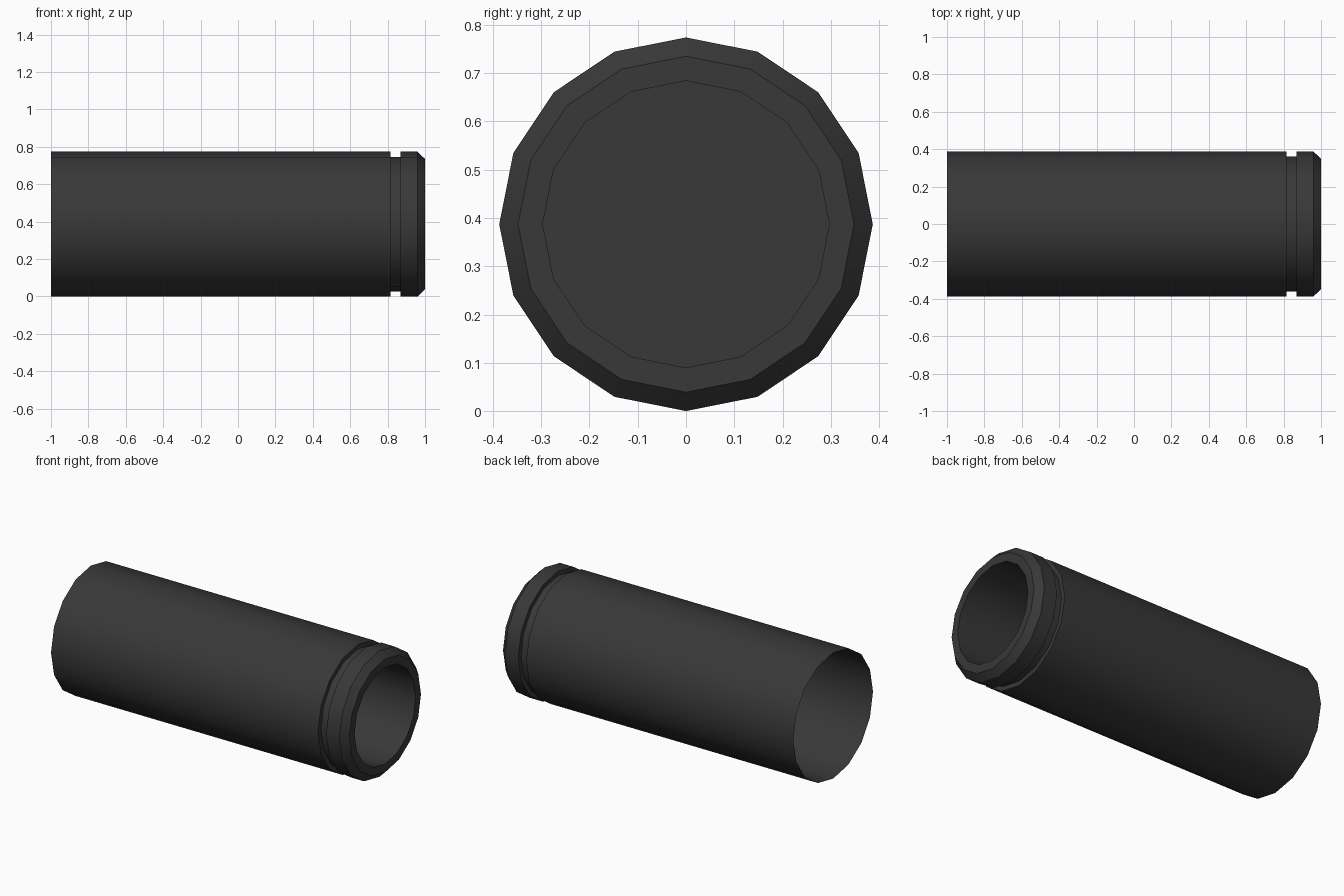
import bpy, bmesh, math

if "Cube" in bpy.data.objects:
    bpy.data.objects.remove(bpy.data.objects["Cube"])

SIDES, R = 16, 0.387


def material(name, rgba):
    mat = bpy.data.materials.new(name)
    mat.diffuse_color = rgba
    mat.use_nodes = True
    mat.node_tree.nodes["Principled BSDF"].inputs["Base Color"].default_value = mat.diffuse_color
    return mat


def finish(name, bm, mat):
    mesh = bpy.data.meshes.new(name)
    bm.to_mesh(mesh)
    bm.free()
    mesh.materials.append(mat)
    obj = bpy.data.objects.new(name, mesh)
    bpy.context.collection.objects.link(obj)
    bpy.ops.object.select_all(action='DESELECT')
    obj.select_set(True)
    bpy.context.view_layer.objects.active = obj
    bpy.ops.object.shade_smooth_by_angle(angle=math.radians(30))
    return obj


def ring(bm, x, r):
    steps = [2 * math.pi * i / SIDES for i in range(SIDES)]
    return [bm.verts.new((x, r * math.cos(a), R + r * math.sin(a))) for a in steps]


dark = material("dark_metal", (0.04, 0.04, 0.04, 1))
glass = material("dark_glass", (0.04, 0.04, 0.04, 0.83))

# Tube: open rear, groove, chamfered front collar, and bore wall
profile = [(-1, R), (0.815, R), (0.815, 0.36), (0.87, 0.36), (0.87, R),
           (0.96, R), (1, 0.348), (1, 0.297), (0.4, 0.297)]
bm = bmesh.new()
rings = [ring(bm, x, r) for x, r in profile]
for a, b in zip(rings, rings[1:]):
    for i in range(SIDES):
        j = (i + 1) % SIDES
        bm.faces.new((a[i], a[j], b[j], b[i]))
bm.normal_update()
# Point the outer wall outwards
if bm.faces[:][0].normal.dot(bm.faces[:][0].calc_center_median() - rings[0][0].co.lerp(rings[0][SIDES // 2].co, 0.5)) < 0:
    bmesh.ops.reverse_faces(bm, faces=bm.faces[:])
finish("tube", bm, dark)

# Translucent pane closing the bore
bm = bmesh.new()
bm.faces.new(ring(bm, 0.4, 0.297))
finish("lens", bm, glass)
